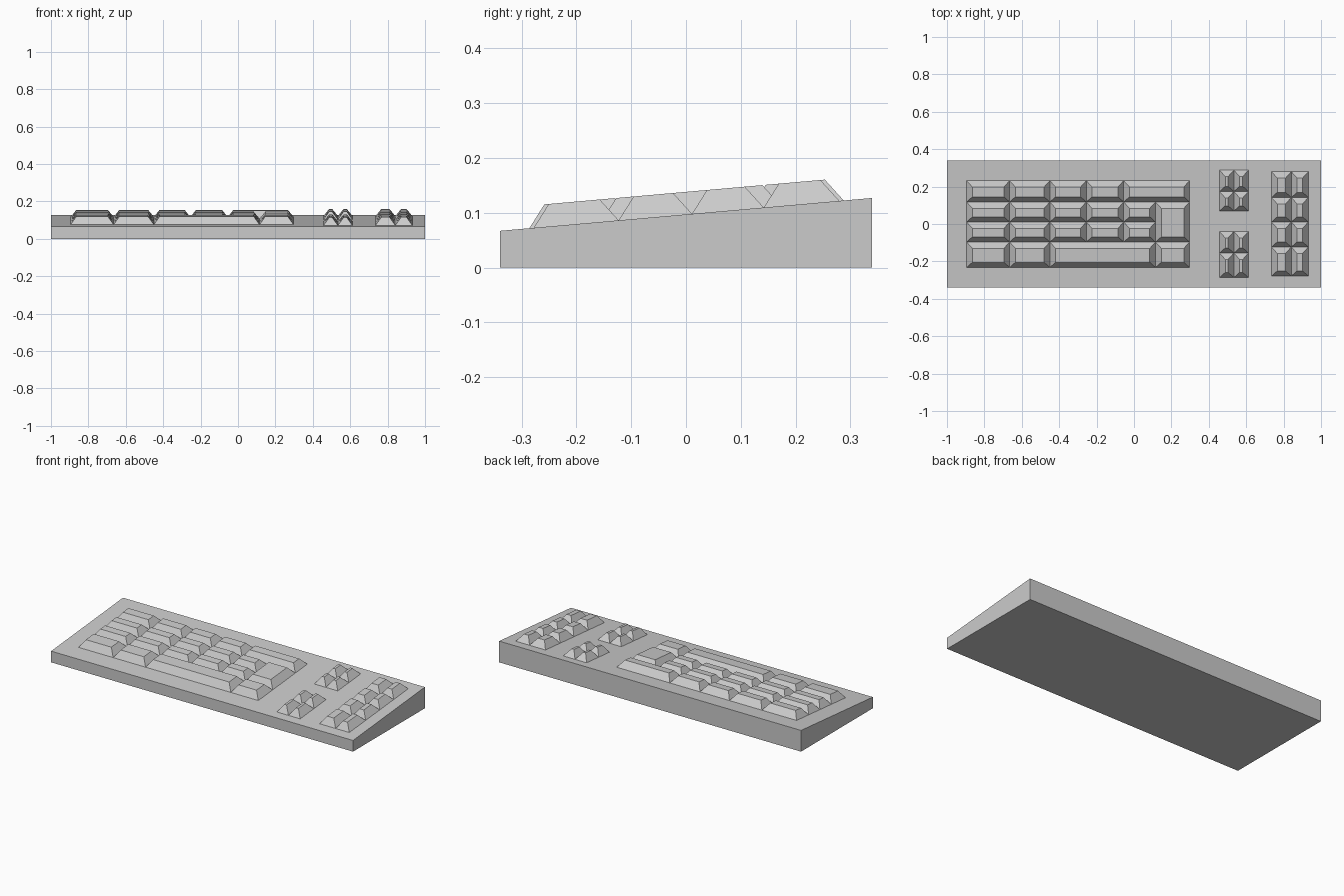
import bpy, bmesh, math
from mathutils import Vector

cube = bpy.data.objects.get("Cube")
if cube:
    bpy.data.objects.remove(cube)

HALF_DEPTH, FRONT_Z, BACK_Z = 0.34, 0.067, 0.127
SLOPE = (BACK_Z - FRONT_Z) / (2 * HALF_DEPTH)
NORMAL = Vector((0, -SLOPE, 1)).normalized()
KEY_HEIGHT, INSET = 0.041, 0.031

grey = bpy.data.materials.new("light grey")
grey.use_nodes = True
grey.diffuse_color = (0.6, 0.6, 0.6, 1)
grey.node_tree.nodes["Principled BSDF"].inputs["Base Color"].default_value = grey.diffuse_color


def deck(x, y, lift=0.0):
    """Point on the sloping deck, raised along its normal."""
    return Vector((x, y, FRONT_Z + (y + HALF_DEPTH) * SLOPE)) + NORMAL * lift


def rectangle(x0, x1, y0, y1):
    return [(x0, y0), (x1, y0), (x1, y1), (x0, y1)]


def add_prism(bm, bottom, top):
    """Join two matching rings into a closed solid."""
    low = [bm.verts.new(p) for p in bottom]
    high = [bm.verts.new(p) for p in top]
    bm.faces.new(low[::-1])
    bm.faces.new(high)
    for i in range(len(low)):
        j = (i + 1) % len(low)
        bm.faces.new((low[i], low[j], high[j], high[i]))


def finish(name, bm):
    mesh = bpy.data.meshes.new(name)
    bm.to_mesh(mesh)
    bm.free()
    mesh.materials.append(grey)
    bpy.context.collection.objects.link(bpy.data.objects.new(name, mesh))


def add_key(bm, x0, x1, y0, y1):
    base = [deck(x, y) for x, y in rectangle(x0, x1, y0, y1)]
    top = [deck(x, y, KEY_HEIGHT) for x, y in
           rectangle(x0 + INSET, x1 - INSET, y0 + INSET, y1 - INSET)]
    add_prism(bm, base, top)


def key_row(bm, edges, y0, y1):
    for x0, x1 in zip(edges, edges[1:]):
        add_key(bm, x0, x1, y0, y1)


def key_grid(name, columns, rows):
    bm = bmesh.new()
    for y0, y1 in zip(rows, rows[1:]):
        key_row(bm, columns, y0, y1)
    finish(name, bm)


# Wedge-shaped case
bm = bmesh.new()
outline = rectangle(-1, 1, -HALF_DEPTH, HALF_DEPTH)
add_prism(bm, [Vector((x, y, 0)) for x, y in outline], [deck(x, y) for x, y in outline])
finish("case", bm)

# Main block of keys, with a long bar in front and a tall key on the left side
A, B, C, D, E, F, G = -0.895, -0.665, -0.45, -0.255, -0.055, 0.115, 0.297
ROWS = [-0.232, -0.096, 0.011, 0.118, 0.232]
layout = [[A, B, C, F, G], [A, B, C, D, E, F], [A, B, C, D, E, F], [A, B, C, D, E, G]]
bm = bmesh.new()
for edges, y0, y1 in zip(layout, ROWS, ROWS[1:]):
    key_row(bm, edges, y0, y1)
add_key(bm, F, G, ROWS[1], ROWS[3])
finish("main_keys", bm)

# Two small clusters and the number pad
key_grid("lower_cluster_keys", [0.457, 0.534, 0.612], [-0.286, -0.155, -0.04])
key_grid("upper_cluster_keys", [0.457, 0.534, 0.612], [0.07, 0.174, 0.288])
key_grid("number_pad_keys", [0.735, 0.841, 0.932], [-0.278, -0.123, 0.011, 0.142, 0.28])
